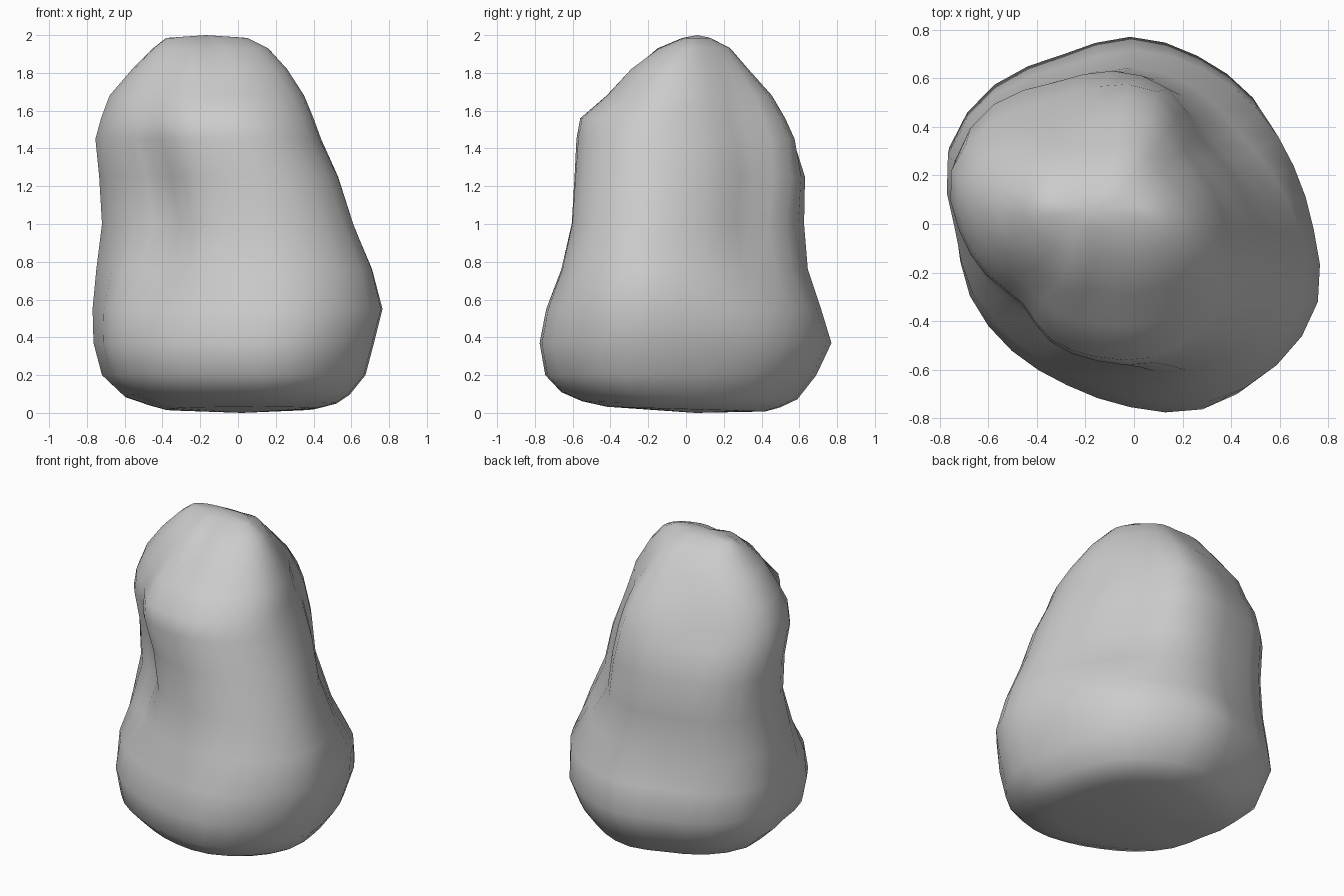
import bpy, bmesh, math

if "Cube" in bpy.data.objects:
    bpy.data.objects.remove(bpy.data.objects["Cube"])

# Key outlines: radius every 22.5 degrees, starting at +x, counter-clockwise
SHAPES = [
    # wide foot
    [.735, .715, .735, .745, .765, .75, .81, .83, .74, .735, .71, .695, .73, .80, .82, .81],
    # waist, pinched on two opposite diagonals
    [.60, .53, .50, .59, .64, .65, .72, .72, .63, .54, .45, .52, .58, .65, .70, .69],
    # shoulder
    [.57, .54, .54, .65, .61, .58, .63, .65, .57, .50, .45, .52, .56, .61, .63, .62],
    # crown, with a hollow at the front
    [.42, .38, .37, .38, .35, .38, .43, .46, .44, .38, .33, .31, .25, .30, .36, .42],
]
SEGMENTS = 32

# Rings: height, outline blend, x min, x max, y min, y max
RINGS = [
    (.02, 0.0, -.38, .42, -.42, .42),
    (.045, 0.0, -.47, .52, -.55, .50),
    (.09, 0.0, -.60, .59, -.66, .59),
    (.20, 0.0, -.72, .675, -.745, .69),
    (.37, 0.0, -.765, .72, -.775, .77),
    (.55, 0.15, -.77, .765, -.74, .715),
    (.76, 0.65, -.75, .71, -.66, .645),
    (1.00, 1.0, -.72, .61, -.605, .625),
    (1.25, 1.25, -.735, .53, -.59, .63),
    (1.45, 1.85, -.755, .44, -.58, .575),
    (1.56, 2.0, -.725, .40, -.56, .525),
    (1.68, 2.3, -.68, .35, -.42, .455),
    (1.82, 2.75, -.56, .26, -.29, .33),
    (1.93, 3.0, -.45, .16, -.15, .235),
    (1.985, 3.0, -.38, .05, -.02, .13),
]


def radius(shape, u):
    """Smooth closed curve through the key radii, u in 0..1."""
    n = len(shape)
    i, t = int(u * n), u * n % 1
    a, b, c, d = (shape[(i + k) % n] for k in (-1, 0, 1, 2))
    return b + .5 * t * (c - a + t * (2 * a - 5 * b + 4 * c - d + t * (3 * (b - c) + d - a)))


def outline(blend):
    """Mix the two neighbouring key outlines."""
    i = min(int(blend), len(SHAPES) - 2)
    t = blend - i
    pts = []
    for k in range(SEGMENTS):
        u = k / SEGMENTS
        r = radius(SHAPES[i], u) * (1 - t) + radius(SHAPES[i + 1], u) * t
        pts.append((r * math.cos(u * math.tau), r * math.sin(u * math.tau)))
    return pts


def fit(values, lo, hi):
    """Stretch values so that they span lo..hi."""
    a, b = min(values), max(values)
    return [lo + (v - a) * (hi - lo) / (b - a) for v in values]


# Boulder body: loft the rings
bm = bmesh.new()
loops = []
for z, blend, x0, x1, y0, y1 in RINGS:
    pts = outline(blend)
    xs = fit([p[0] for p in pts], x0, x1)
    ys = fit([p[1] for p in pts], y0, y1)
    tilt = -.03 if z < .1 else 0      # underside rises slightly to the front
    loops.append([bm.verts.new((x, y, z + tilt * y)) for x, y in zip(xs, ys)])

for low, high in zip(loops, loops[1:]):
    for k in range(SEGMENTS):
        j = (k + 1) % SEGMENTS
        bm.faces.new((low[k], low[j], high[j], high[k]))

# Underside and crown caps
base = bm.verts.new((.02, .05, 0))
peak = bm.verts.new((-.17, .06, 2))
for k in range(SEGMENTS):
    j = (k + 1) % SEGMENTS
    bm.faces.new((loops[0][j], loops[0][k], base))
    bm.faces.new((loops[-1][k], loops[-1][j], peak))

bmesh.ops.recalc_face_normals(bm, faces=bm.faces)
for f in bm.faces:
    f.smooth = True
mesh = bpy.data.meshes.new("boulder")
bm.to_mesh(mesh)
bm.free()
boulder = bpy.data.objects.new("boulder", mesh)
bpy.context.collection.objects.link(boulder)
